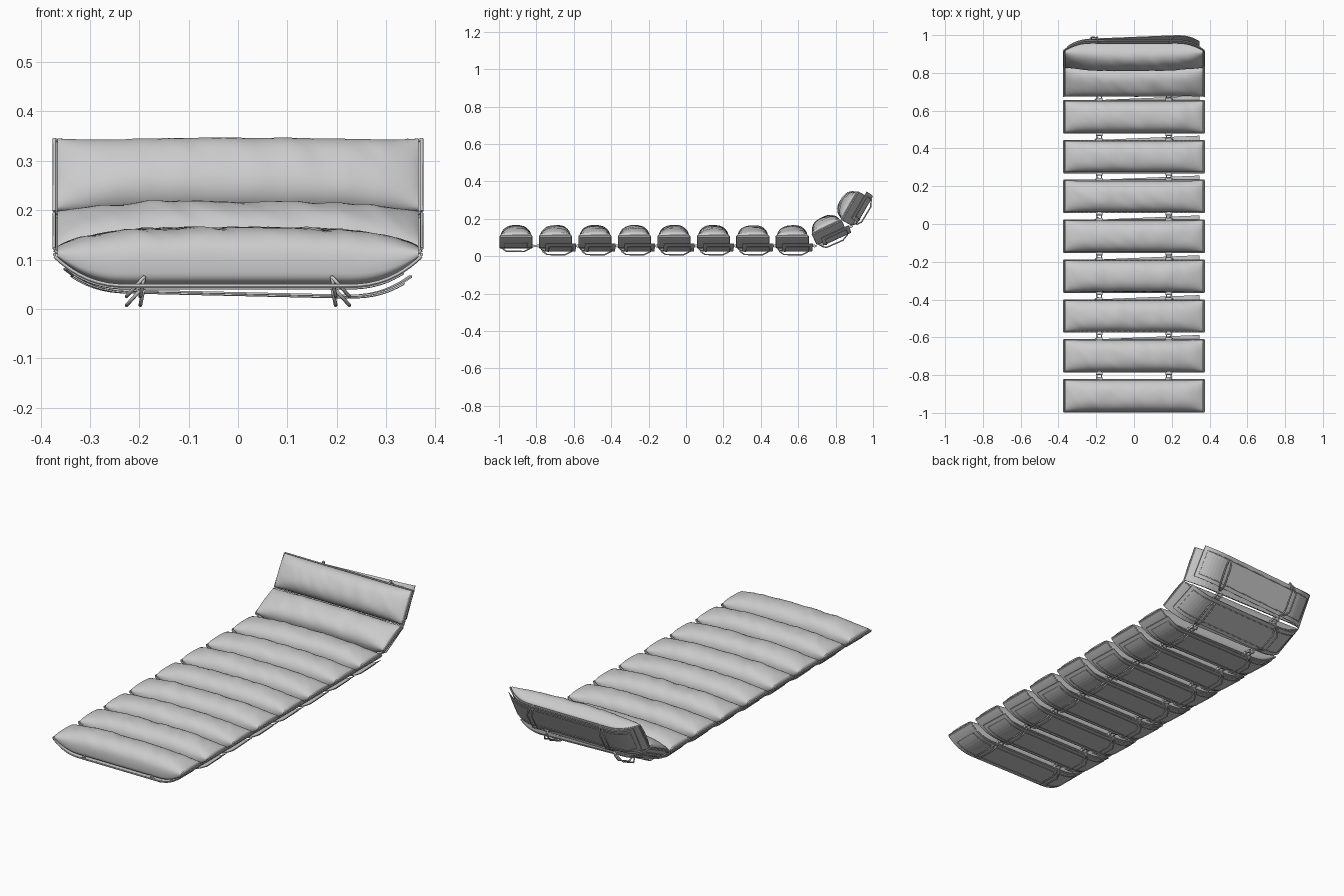
import bpy, bmesh, math
from mathutils import Matrix, Vector, noise

if "Cube" in bpy.data.objects:
    bpy.data.objects.remove(bpy.data.objects["Cube"])

HALF_X, HALF_Y, DEPTH = 0.372, 0.085, 0.06


def shell_z(x):
    """Height of the upturned tray profile, relative to its rim."""
    t = max(0.0, abs(x) - 0.22) / (HALF_X - 0.22)
    return -DEPTH * (1 - min(t, 1.0) ** 2.4)


def mesh_from_bmesh(name, bm, smooth=True):
    bmesh.ops.recalc_face_normals(bm, faces=bm.faces)
    me = bpy.data.meshes.new(name)
    bm.to_mesh(me)
    bm.free()
    for p in me.polygons:
        p.use_smooth = smooth
    return me


def x_stations(n, half):
    return [half * math.sin(math.pi / 2 * (2 * i / n - 1)) for i in range(n + 1)]


def tray(name, half_x, half_y, thick):
    """Thin plate bent up at both ends."""
    bm = bmesh.new()
    rows = []
    for x in x_stations(36, half_x):
        z = shell_z(x)
        rows.append([bm.verts.new((x, y, z + dz)) for y, dz in
                     ((-half_y, 0), (half_y, 0), (half_y, -thick), (-half_y, -thick))])
    for a, b in zip(rows, rows[1:]):
        for k in range(4):
            bm.faces.new((a[k], a[(k + 1) % 4], b[(k + 1) % 4], b[k]))
    bm.faces.new(rows[0])
    bm.faces.new(rows[-1])
    return mesh_from_bmesh(name, bm, False)


def pillow(seed):
    """Soft bolster: flat-bottomed, domed top, gently creased."""
    bm = bmesh.new()
    rows, ring = [], 36
    for x in x_stations(56, HALF_X - 0.006):
        u = abs(x) / HALF_X
        lo = shell_z(x) + 0.001
        hi = 0.012 + 0.045 * (1 - u ** 3.2) ** 0.6
        mid = lo + (hi - lo) * 0.4
        row = []
        for k in range(ring):
            a = 2 * math.pi * k / ring
            c, s = math.cos(a), math.sin(a)
            e = 0.85 if s > 0 else 0.45
            y = (HALF_Y - 0.002) * math.copysign(abs(c) ** e, c)
            z = mid + (hi - mid if s > 0 else mid - lo) * math.copysign(abs(s) ** e, s)
            if s > 0:
                n = noise.noise(Vector((x * 14 + seed * 7.3, y * 9 + x * 6, seed)))
                n += 0.6 * noise.noise(Vector((x * 32 + y * 25, y * 12, seed + 4)))
                z += 0.006 * n * s * (1 - u ** 4)
            row.append(bm.verts.new((x, y, z)))
        rows.append(row)
    for a, b in zip(rows, rows[1:]):
        for k in range(ring):
            bm.faces.new((a[k], a[(k + 1) % ring], b[(k + 1) % ring], b[k]))
    bm.faces.new(rows[0])
    bm.faces.new(rows[-1])
    return mesh_from_bmesh("cushion", bm)


def wire(name, paths, radius, closed):
    """Round wire along one or more point lists."""
    cu = bpy.data.curves.new(name, 'CURVE')
    cu.dimensions = '3D'
    cu.bevel_depth = radius
    cu.bevel_resolution = 1
    cu.use_fill_caps = True
    for pts in paths:
        sp = cu.splines.new('POLY')
        sp.points.add(len(pts) - 1)
        for p, co in zip(sp.points, pts):
            p.co = (*co, 1)
        sp.use_cyclic_u = closed
    return cu


def place(name, data, matrix):
    ob = bpy.data.objects.new(name, data)
    bpy.context.collection.objects.link(ob)
    ob.matrix_world = matrix
    return ob


# Shared parts
shell = tray("shell", HALF_X, HALF_Y, 0.005)
under = tray("under_plate", 0.35, HALF_Y - 0.003, 0.004)
xs = x_stations(36, HALF_X)
piping = wire("edge_piping", [[(x, s * HALF_Y, shell_z(x)) for x in xs] for s in (-1, 1)]
              + [[(s * HALF_X, y, 0.003) for y in (-HALF_Y, HALF_Y)] for s in (-1, 1)], 0.0035, False)

# Rounded rectangular seam on the underside of each shell
xi = x_stations(36, 0.335)
seam = wire("underside_seam", [[(x, -0.062, shell_z(x) - 0.006) for x in xi]
                               + [(x, 0.062, shell_z(x) - 0.006) for x in reversed(xi)]], 0.002, True)

# Hanging wire loops at x = +-0.2, leaning outwards
profile = [(-0.078, -0.06), (-0.066, -0.083), (-0.045, -0.098), (0.05, -0.1),
           (0.082, -0.084), (0.098, -0.066), (0.085, -0.06)]
loops = wire("hanger_loops", [[(s * (0.19 - (z + 0.06) * lean), y, z) for y, z in profile]
                              for s in (-1, 1) for lean in (0.2, 0.9)], 0.0038, True)

# Hinge links between neighbouring sections
bm = bmesh.new()
for s in (-1, 1):
    for dx in (-0.012, 0.012):
        bmesh.ops.create_cube(bm, size=1, matrix=Matrix.Translation((s * 0.185 + dx, 0.1, -0.052))
                              @ Matrix.Diagonal((0.006, 0.06, 0.01, 1)))
    for y in (0.09, 0.118):
        bmesh.ops.create_cone(bm, cap_ends=True, segments=12, radius1=0.008, radius2=0.008, depth=0.034,
                              matrix=Matrix.Translation((s * 0.185, y, -0.052))
                              @ Matrix.Rotation(math.pi / 2, 4, 'Y'))
hinge = mesh_from_bmesh("hinge_links", bm, False)

# Sections: (y, z of the rim, tilt): eight flat, two raised at the head
sections = [(-0.909 + 0.211 * i, 0.107, 0) for i in range(8)]
sections += [(0.752, 0.155, 25), (0.876, 0.27, 60)]
skew = (Matrix.Translation((0, 0.014, -0.013)) @ Matrix.Rotation(math.radians(2.4), 4, 'Z')
        @ Matrix.Rotation(math.radians(1.3), 4, 'Y'))
for i, (y, z, tilt) in enumerate(sections, 1):
    m = Matrix.Translation((0, y, z)) @ Matrix.Rotation(math.radians(tilt), 4, 'X')
    place(f"cushion_{i}", pillow(i), m)
    place(f"shell_{i}", shell, m)
    place(f"edge_piping_{i}", piping, m)
    place(f"underside_seam_{i}", seam, m if i == 1 else m @ skew)
    if i == 1:
        place("hanger_loops_1", loops, m @ Matrix.Translation((0, -0.008, 0.018)))
    else:
        place(f"under_plate_{i}", under, m @ skew)
        place(f"hanger_loops_{i}", loops, m)
    if i < 10:
        place(f"hinge_links_{i}", hinge, m)
